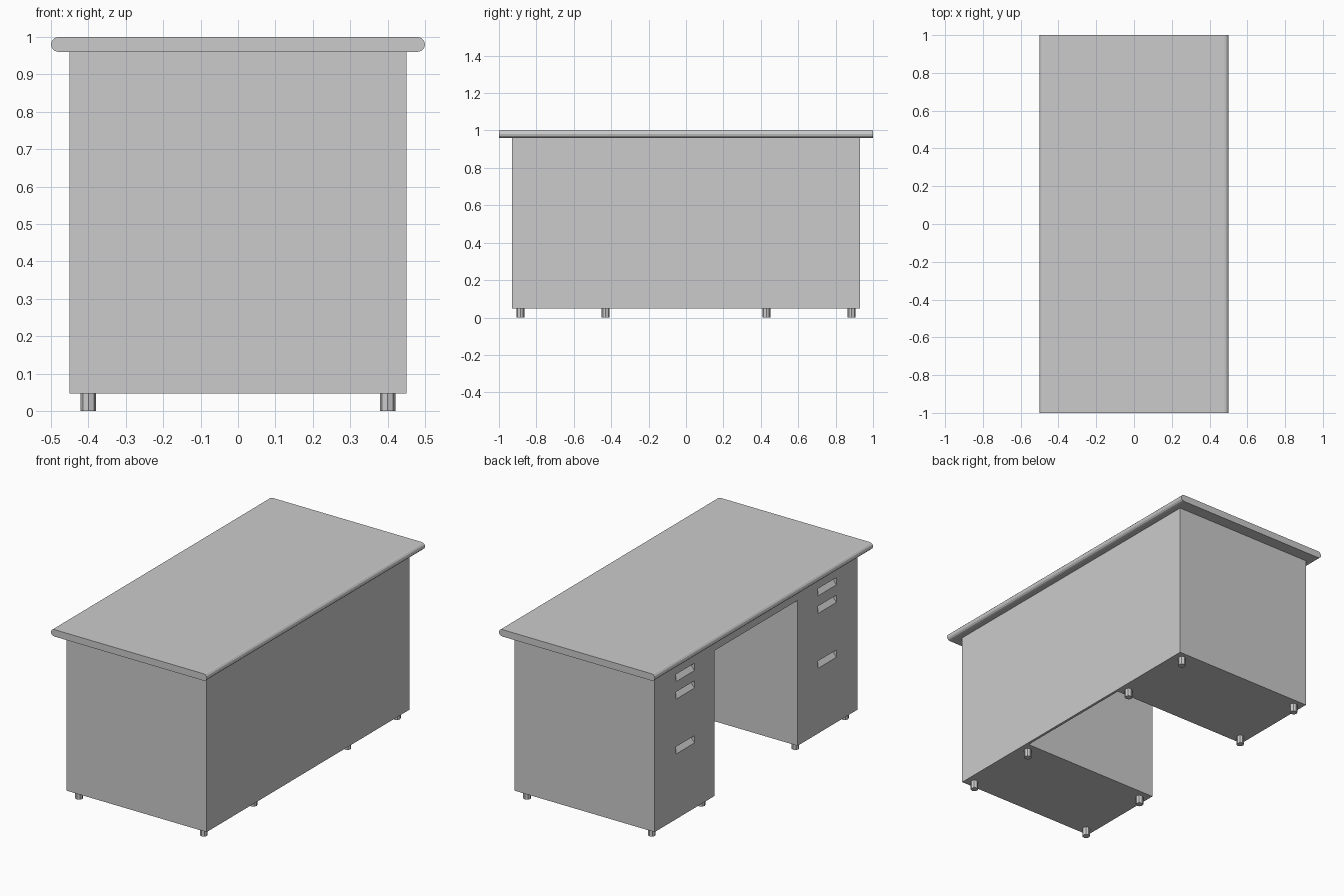
import bpy, bmesh, math

cube = bpy.data.objects.get("Cube")
if cube:
    bpy.data.objects.remove(cube, do_unlink=True)

# Single light grey finish
grey = bpy.data.materials.new("light grey")
grey.use_nodes = True
COLOUR = (0.6, 0.6, 0.6, 1.0)
grey.diffuse_color = COLOUR
grey.node_tree.nodes["Principled BSDF"].inputs["Base Color"].default_value = COLOUR


def prism(name, profile, y0, y1):
    """Closed (x, z) profile extruded along y."""
    bm = bmesh.new()
    face = bm.faces.new([bm.verts.new((x, y0, z)) for x, z in profile])
    extruded = bmesh.ops.extrude_face_region(bm, geom=[face])
    verts = [v for v in extruded["geom"] if isinstance(v, bmesh.types.BMVert)]
    bmesh.ops.translate(bm, verts=verts, vec=(0, y1 - y0, 0))
    bmesh.ops.recalc_face_normals(bm, faces=bm.faces)
    mesh = bpy.data.meshes.new(name)
    bm.to_mesh(mesh)
    bm.free()
    mesh.materials.append(grey)
    obj = bpy.data.objects.new(name, mesh)
    bpy.context.collection.objects.link(obj)
    return obj


def rect(x0, x1, z0, z1):
    return [(x0, z0), (x1, z0), (x1, z1), (x0, z1)]


def cut(target, cutter):
    """Subtract the cutter from the target, then discard it."""
    cutter.hide_render = True
    mod = target.modifiers.new("cut", 'BOOLEAN')
    mod.operation = 'DIFFERENCE'
    mod.solver = 'EXACT'
    mod.object = cutter
    bpy.context.view_layer.objects.active = target
    bpy.ops.object.modifier_apply(modifier=mod.name)
    bpy.data.objects.remove(cutter, do_unlink=True)


BOTTOM, TOP = 0.047, 0.96

# Desk body with a kneehole open towards -x
body = prism("desk_body", rect(-0.45, 0.45, BOTTOM, TOP), -0.93, 0.93)
cut(body, prism("kneehole_cutter", rect(-0.6, 0.435, -0.1, 0.89), -0.38, 0.38))

# Wedge-shaped finger pulls, three per pedestal
for side in (-1, 1):
    for z in (0.845, 0.743, 0.425):
        height, depth, out = 0.042, 0.035, 0.01
        wedge = [(-0.45 - out, z), (-0.45, z), (-0.45 + depth, z + height),
                 (-0.45 - out, z + height)]
        cut(body, prism("pull_cutter", wedge, side * 0.65 - 0.085, side * 0.65 + 0.085))

# Desktop with half-round long edges
R, SEG = 0.02, 6
half = [(0.48 + R * math.cos(a), 0.98 + R * math.sin(a))
        for a in (-math.pi / 2 + math.pi * i / SEG for i in range(SEG + 1))]
prism("desktop", half + [(-x, z) for x, z in reversed(half)], -1.0, 1.0)

# Short octagonal feet, four under each pedestal
for i, x in enumerate((-0.4, 0.4)):
    for j, y in enumerate((-0.885, -0.43, 0.43, 0.885)):
        bpy.ops.mesh.primitive_cylinder_add(vertices=8, radius=0.021, depth=BOTTOM,
                                            location=(x, y, BOTTOM / 2))
        foot = bpy.context.object
        foot.name = f"foot_{i * 4 + j + 1}"
        foot.data.materials.append(grey)
